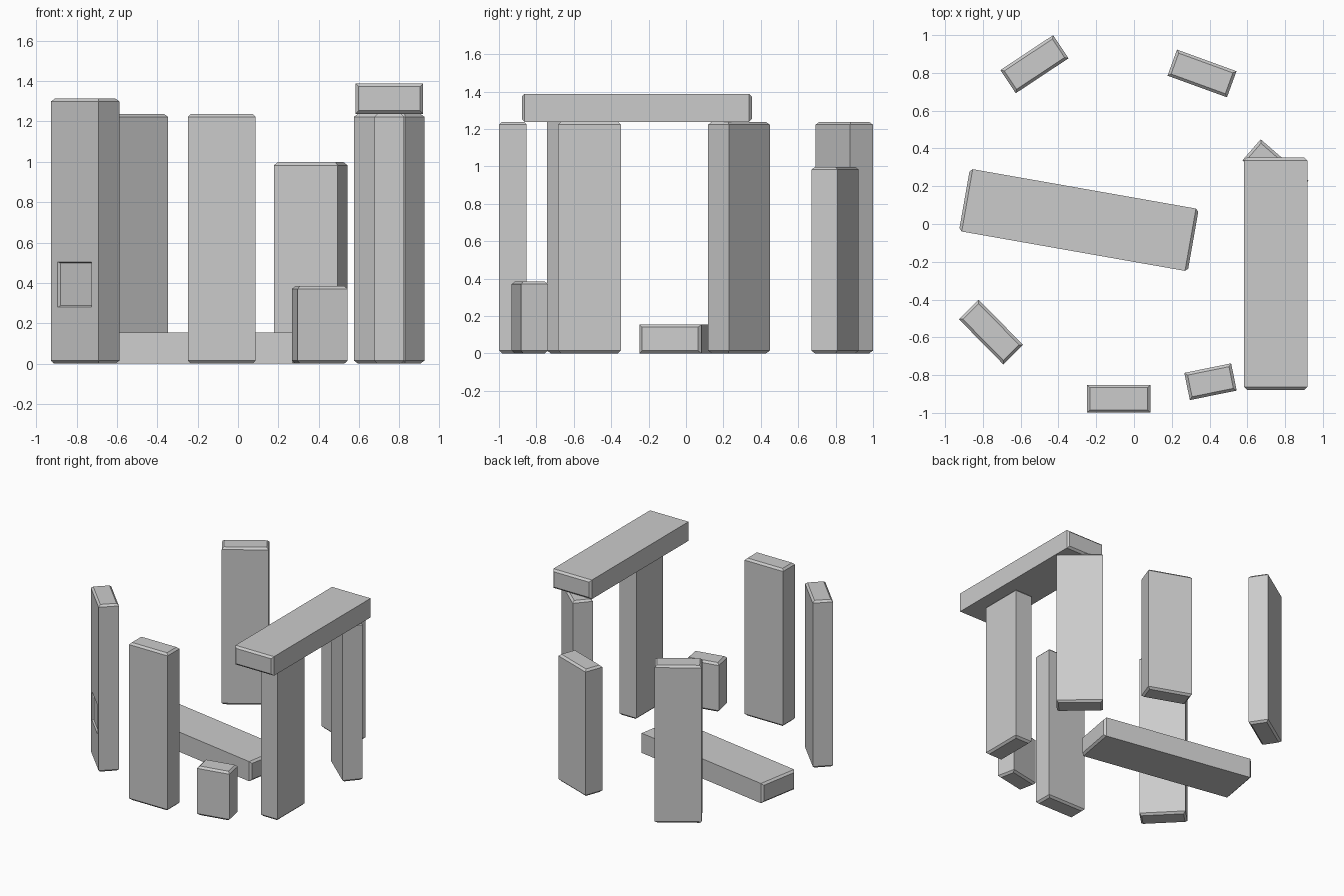
import bpy, bmesh
from math import radians
from mathutils import Matrix

if "Cube" in bpy.data.objects:
    bpy.data.objects.remove(bpy.data.objects["Cube"])

W, D = 0.335, 0.147   # common stone cross-section


def stone(name, loc, angle, length, w=W, d=D, lying=False, panel=None):
    """Block with chamfered end caps; loc is the centre of its footprint."""
    bm = bmesh.new()
    bmesh.ops.create_cube(bm, size=1)
    bmesh.ops.scale(bm, vec=(w, d, length), verts=bm.verts)
    caps = [e for e in bm.edges if abs(e.verts[0].co.z - e.verts[1].co.z) < 1e-6]
    bmesh.ops.bevel(bm, geom=caps, offset=0.015, segments=1, affect='EDGES')
    bmesh.ops.translate(bm, vec=(0, 0, length / 2), verts=bm.verts)
    if panel:  # shallow sunken rectangle on the outer face
        pw, z0, z1 = panel
        bm.normal_update()
        face = min(bm.faces, key=lambda f: f.normal.y)
        bmesh.ops.inset_individual(bm, faces=[face], thickness=0.02)
        mid = length / 2
        for v in face.verts:
            v.co.x = pw / 2 if v.co.x > 0 else -pw / 2
            v.co.z = z1 if v.co.z > mid else z0
        bm.normal_update()
        bmesh.ops.inset_individual(bm, faces=[face], thickness=0.01, depth=-0.012)
    if lying:  # long axis along x, broad side flat
        bmesh.ops.translate(bm, vec=(0, 0, -length / 2), verts=bm.verts)
        bmesh.ops.rotate(bm, matrix=Matrix.Rotation(radians(90), 3, 'Z'), verts=bm.verts)
        bmesh.ops.rotate(bm, matrix=Matrix.Rotation(radians(90), 3, 'Y'), verts=bm.verts)
        bmesh.ops.translate(bm, vec=(0, 0, d / 2), verts=bm.verts)
    bmesh.ops.recalc_face_normals(bm, faces=bm.faces)
    me = bpy.data.meshes.new(name)
    bm.to_mesh(me)
    bm.free()
    ob = bpy.data.objects.new(name, me)
    ob.location = loc
    ob.rotation_euler.z = radians(angle)
    bpy.context.collection.objects.link(ob)
    return ob


# Ring of standing stones
stone("back_left_stone", (-0.527, 0.846, 0), 33.5, 1.238)
stone("back_right_stone", (0.36, 0.797, 0), -20, 0.998)
stone("front_stone", (-0.081, -0.925, 0), 0, 1.238)
stone("broken_stub", (0.405, -0.835, 0), 11.5, 0.385, w=0.253)
stone("left_carved_stone", (-0.757, -0.572, 0), -45.5, 1.314,
      panel=(0.24, 0.28, 0.505))

# Gateway posts and lintel
stone("gate_post_back", (0.749, 0.283, 0), -41, 1.238)
stone("gate_post_front", (0.75, -0.516, 0), 90, 1.238)
stone("lintel", (0.75, -0.263, 1.238), 90, 1.23, d=0.15, lying=True)

# Fallen lintel in the middle
stone("fallen_lintel", (-0.292, 0.021, 0), -10, 1.23, d=0.155, lying=True)
